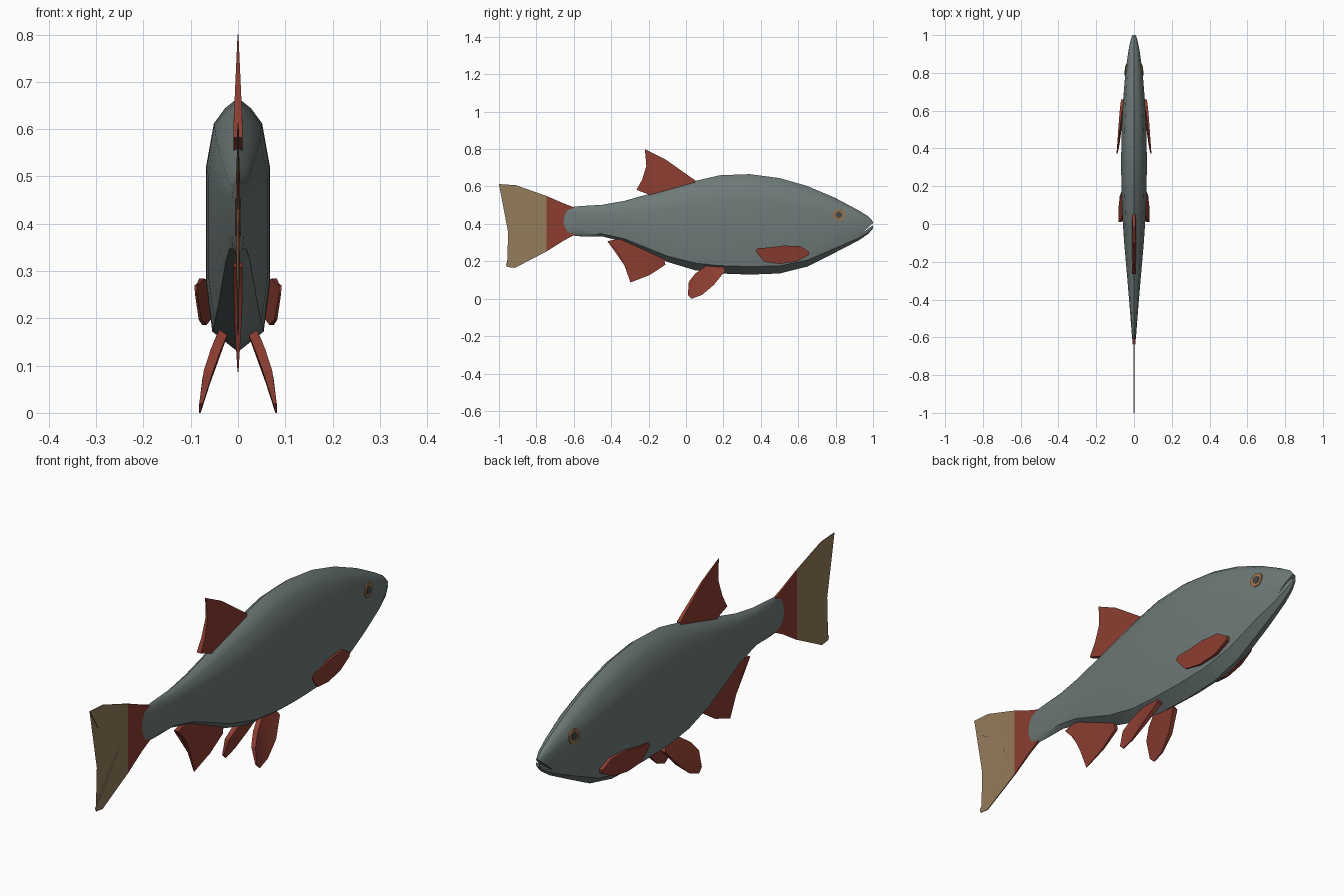
import bpy, bmesh, math

if "Cube" in bpy.data.objects:
    bpy.data.objects.remove(bpy.data.objects["Cube"])


def material(name, rgb):
    m = bpy.data.materials.new(name)
    m.diffuse_color = (*rgb, 1)
    m.use_nodes = True
    m.node_tree.nodes["Principled BSDF"].inputs["Base Color"].default_value = m.diffuse_color
    return m


GREY = material("grey scales", (0.155, 0.195, 0.19))
RED = material("fin red", (0.26, 0.047, 0.03))
TAN = material("tail tan", (0.30, 0.20, 0.105))
AMBER = material("eye amber", (0.33, 0.17, 0.07))
DARK = material("pupil dark", (0.06, 0.065, 0.065))


def finish(name, bm, mat, angle=30):
    bmesh.ops.recalc_face_normals(bm, faces=bm.faces)
    me = bpy.data.meshes.new(name)
    bm.to_mesh(me)
    bm.free()
    ob = bpy.data.objects.new(name, me)
    bpy.context.collection.objects.link(ob)
    me.materials.append(mat)
    bpy.ops.object.select_all(action='DESELECT')
    bpy.context.view_layer.objects.active = ob
    ob.select_set(True)
    if angle:
        bpy.ops.object.shade_smooth_by_angle(angle=math.radians(angle))
    return ob


def fin(name, outline, mat, thick, mid=lambda y, z: 0.0):
    """Closed plate from a (y, z) outline, with varying thickness and sideways offset."""
    bm = bmesh.new()
    sides = [[bm.verts.new((mid(y, z) + s * thick(y, z), y, z)) for y, z in outline]
             for s in (1, -1)]
    n = len(outline)
    caps = [bm.faces.new(side) for side in sides]
    for i in range(n):
        j = (i + 1) % n
        bm.faces.new((sides[0][i], sides[0][j], sides[1][j], sides[1][i]))
    bmesh.ops.triangulate(bm, faces=caps)
    return finish(name, bm, mat)


# Body: rings of (y, top, bottom, half width), lofted tail to head
STATIONS = [
    (-0.655, 0.490, 0.340, 0.005), (-0.57, 0.495, 0.334, 0.013),
    (-0.45, 0.502, 0.334, 0.022), (-0.33, 0.523, 0.303, 0.032),
    (-0.10, 0.588, 0.197, 0.052), (0.05, 0.630, 0.152, 0.062),
    (0.18, 0.660, 0.135, 0.067), (0.34, 0.666, 0.129, 0.068),
    (0.50, 0.645, 0.135, 0.066), (0.65, 0.602, 0.172, 0.058),
    (0.80, 0.538, 0.248, 0.046), (0.92, 0.474, 0.310, 0.029),
    (0.975, 0.440, 0.347, 0.018), (1.0, 0.412, 0.376, 0.009)]
SECTION = [(0, 1), (0.40, 0.92), (0.75, 0.80), (1, 0.45), (1, 0), (1, -0.45), (0.80, -0.84), (0, -1)]
ring_shape = SECTION + [(-a, f) for a, f in SECTION[-2:0:-1]]

bm = bmesh.new()
rings = []
for k, (y, top, bottom, w) in enumerate(STATIONS):
    c, h = (top + bottom) / 2, (top - bottom) / 2
    rings.append([bm.verts.new((a * w, y + (0.035 * f * f if k == 0 else 0), c + f * h))
                  for a, f in ring_shape])
n = len(ring_shape)
for r0, r1 in zip(rings, rings[1:]):
    for i in range(n):
        j = (i + 1) % n
        bm.faces.new((r0[i], r0[j], r1[j], r1[i]))
ends = [bm.faces.new(rings[0]), bm.faces.new(rings[-1])]
bmesh.ops.triangulate(bm, faces=ends)
body = finish("body", bm, GREY, 0)

# Mouth: thin wedge cut out of the snout
slit = fin("mouth_cutter", [(0.93, 0.342), (1.03, 0.415), (1.03, 0.431)], GREY,
           lambda y, z: 0.1)
slit.hide_render = True
cut = body.modifiers.new("mouth", 'BOOLEAN')
cut.object, cut.operation, cut.solver = slit, 'DIFFERENCE', 'EXACT'
bpy.ops.object.select_all(action='DESELECT')
bpy.context.view_layer.objects.active = body
body.select_set(True)
bpy.ops.object.modifier_apply(modifier="mouth")
bpy.data.objects.remove(slit)
bpy.ops.object.shade_smooth_by_angle(angle=math.radians(32))

# Tail fin: red root and tan forked tips
tail_thick = lambda y, z: 0.0015 + 0.003 * max(0, (y + 0.8) / 0.2)
fin("tail_root", [(-0.60, 0.489), (-0.65, 0.508), (-0.745, 0.549), (-0.745, 0.253),
                  (-0.65, 0.313), (-0.595, 0.341)], RED, tail_thick)
fin("tail_tips", [(-0.745, 0.549), (-0.91, 0.607), (-1.0, 0.613), (-0.945, 0.522),
                  (-0.80, 0.432), (-0.80, 0.385), (-0.963, 0.185), (-0.957, 0.170),
                  (-0.915, 0.165), (-0.745, 0.253)], TAN, tail_thick)

# Dorsal and anal fins on the centre line, thinning outwards
fin("dorsal_fin", [(-0.22, 0.80), (-0.11, 0.745), (0.05, 0.632), (0.04, 0.60), (-0.18, 0.55),
                   (-0.265, 0.582), (-0.235, 0.635), (-0.212, 0.71)], RED,
    lambda y, z: 0.001 + 0.009 * min(1, (0.80 - z) / 0.2))
fin("anal_fin", [(-0.42, 0.308), (-0.365, 0.25), (-0.33, 0.18), (-0.297, 0.087), (-0.193, 0.127),
                 (-0.11, 0.182), (-0.12, 0.23), (-0.33, 0.325)], RED,
    lambda y, z: 0.001 + 0.009 * min(1, (z - 0.085) / 0.15))

for side, s in (("right", 1), ("left", -1)):
    # Pelvic fins splay outwards below the belly
    fin("pelvic_fin_" + side,
        [(0.11, 0.178), (0.05, 0.135), (0.015, 0.09), (0.01, 0.02), (0.03, 0.0),
         (0.085, 0.02), (0.15, 0.075), (0.21, 0.15), (0.20, 0.17)], RED,
        lambda y, z: 0.002 + 0.009 * min(1, z / 0.1),
        lambda y, z: s * (0.081 - 0.12 * z - 1.0 * z * z))
    # Pectoral fins sweep back along the flank
    fin("pectoral_fin_" + side,
        [(0.372, 0.255), (0.385, 0.27), (0.45, 0.274), (0.52, 0.284), (0.61, 0.281),
         (0.66, 0.25), (0.655, 0.232), (0.59, 0.198), (0.50, 0.186), (0.42, 0.197),
         (0.395, 0.225)], RED,
        lambda y, z: 0.002 + 0.006 * (y - 0.37) / 0.29,
        lambda y, z: s * (0.061 + 0.1 * (0.66 - y) - 0.08 * (0.26 - z)))
    # Eyes: thin discs following the slope of the head
    for name, r, out, mat in (("eye_ring_", 0.031, 0.0015, AMBER), ("pupil_", 0.017, 0.003, DARK)):
        fin(name + side,
            [(0.817 + r * math.cos(t * math.pi / 8), 0.449 + r * math.sin(t * math.pi / 8))
             for t in range(16)], mat, lambda y, z: 0.003,
            lambda y, z: s * (0.0425 + out - 0.13 * (y - 0.817) - 0.06 * max(0, z - 0.449)))
